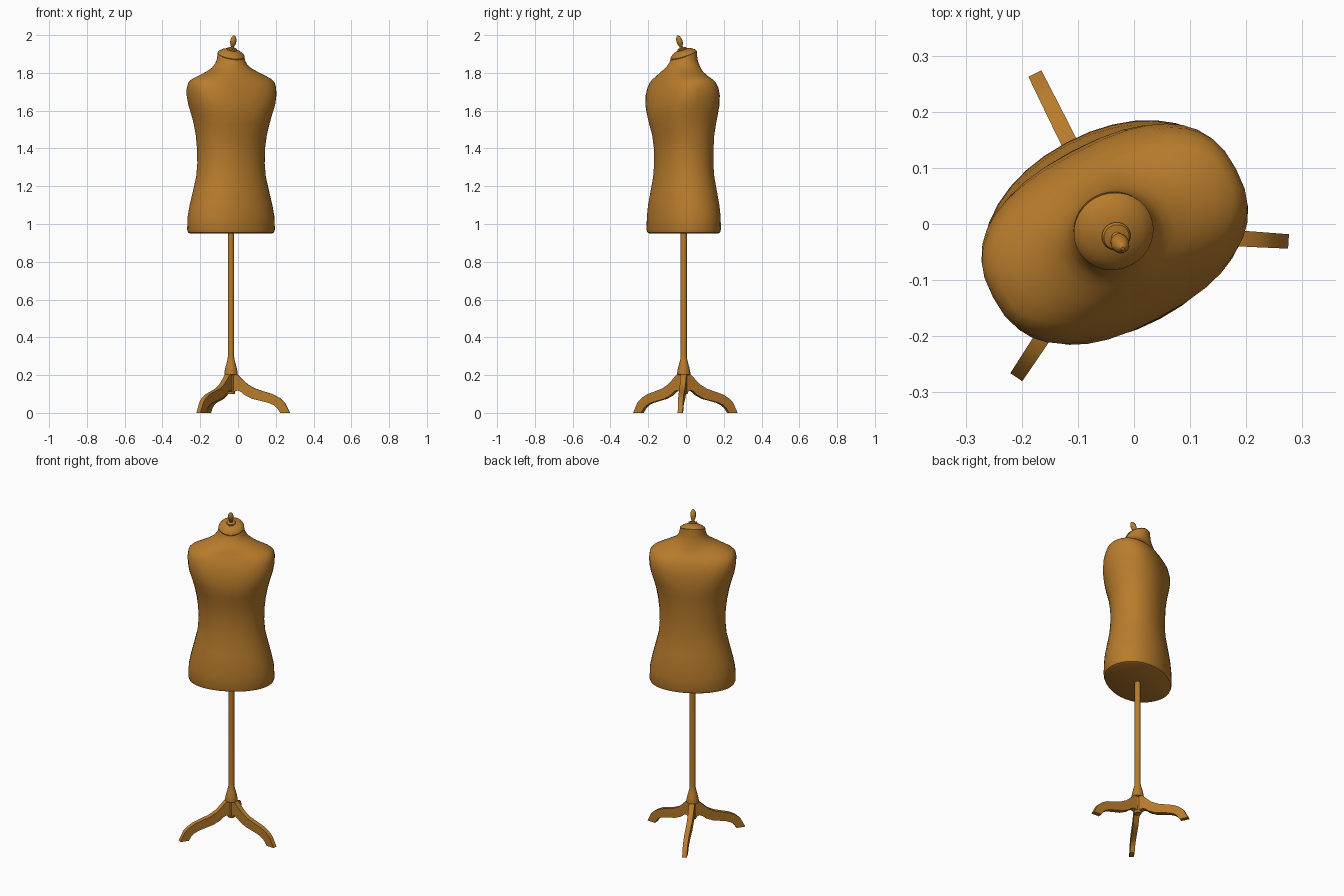
import bpy, bmesh, math
from math import cos, sin, pi, radians

CX, CY = -0.037, -0.012       # stand axis
TURN = radians(28)            # torso turned about z
TILT = radians(19)            # neck cap leans forward

wood = bpy.data.materials.new("amber")
wood.diffuse_color = (0.48, 0.20, 0.025, 1)


def finish(name, bm, loc=(0, 0, 0), rot=(0, 0, 0), angle=40):
    bmesh.ops.recalc_face_normals(bm, faces=bm.faces)
    me = bpy.data.meshes.new(name)
    bm.to_mesh(me)
    bm.free()
    me.materials.append(wood)
    ob = bpy.data.objects.new(name, me)
    bpy.context.collection.objects.link(ob)
    ob.location, ob.rotation_euler = loc, rot
    bpy.ops.object.select_all(action='DESELECT')
    ob.select_set(True)
    bpy.context.view_layer.objects.active = ob
    bpy.ops.object.shade_smooth_by_angle(angle=radians(angle))
    return ob


def loft(bm, rings):
    loops = [[bm.verts.new(p) for p in r] for r in rings]
    n = len(loops[0])
    for A, B in zip(loops, loops[1:]):
        for i in range(n):
            j = (i + 1) % n
            bm.faces.new((A[i], A[j], B[j], B[i]))
    bm.faces.new(loops[0])
    bm.faces.new(loops[-1])


def ring(z, a, b, off=0, n=2, tilt=0, seg=36):
    pts = []
    for i in range(seg):
        c, s = cos(2 * pi * i / seg), sin(2 * pi * i / seg)
        u = a * math.copysign(abs(c) ** (2 / n), c)
        v = b * math.copysign(abs(s) ** (2 / n), s) + off
        pts.append((u, v, z + v * math.tan(tilt)))
    return pts


def turned(name, profile, loc, rot=(0, 0, 0), seg=20):
    bm = bmesh.new()
    loft(bm, [ring(z, r, r, seg=seg) for r, z in profile])
    return finish(name, bm, loc, rot)


# Torso: height, half width, half depth, depth shift, squareness, tilt
body = [
    (0.950, 0.228, 0.164, 0, 2.1, 0), (0.955, 0.238, 0.174, 0, 2.1, 0),
    (0.970, 0.243, 0.178, 0, 2.1, 0), (1.04, 0.240, 0.177, 0, 2.1, 0),
    (1.10, 0.228, 0.173, 0, 2.1, 0), (1.18, 0.208, 0.161, 0, 2.1, 0),
    (1.25, 0.191, 0.150, 0, 2.1, 0), (1.32, 0.185, 0.145, 0, 2.1, 0),
    (1.40, 0.187, 0.146, 0, 2.1, 0), (1.47, 0.195, 0.152, -0.003, 2.1, 0),
    (1.53, 0.206, 0.162, -0.007, 2.2, 0), (1.58, 0.219, 0.168, -0.008, 2.3, 0),
    (1.63, 0.234, 0.167, -0.008, 2.5, 0), (1.68, 0.243, 0.160, -0.006, 2.6, 0),
    (1.72, 0.245, 0.148, -0.005, 2.6, 0), (1.75, 0.240, 0.133, -0.006, 2.5, 0),
    (1.768, 0.224, 0.121, -0.008, 2.3, 0), (1.785, 0.190, 0.111, -0.010, 2.1, 0),
    (1.805, 0.147, 0.101, -0.010, 2, 0), (1.825, 0.110, 0.091, -0.008, 2, 0.05),
    (1.845, 0.088, 0.082, -0.006, 2, 0.12), (1.865, 0.077, 0.074, -0.003, 2, 0.2),
    (1.893, 0.071, 0.069, 0, 2, TILT),
]
bm = bmesh.new()
loft(bm, [ring(*r) for r in body])
finish("torso", bm, (CX, CY, 0), (0, 0, TURN))

# Tilted neck cap with domed top, and its finial
top = (CX, CY, 1.893)
lean = (TILT, 0, TURN)
turned("neck_cap", [(0.070, -0.004), (0.072, 0.004), (0.068, 0.011), (0.052, 0.022),
                    (0.030, 0.030), (0.010, 0.033)], top, lean, 32)
turned("finial", [(0.024, 0.026), (0.026, 0.034), (0.023, 0.039), (0.010, 0.042),
                  (0.008, 0.048), (0.011, 0.055), (0.0155, 0.068), (0.0165, 0.080),
                  (0.014, 0.094), (0.009, 0.105), (0.003, 0.111)], top, lean)

# Pole with flared collar and lower hub
turned("pole", [(0.020, 0.10), (0.022, 0.105), (0.022, 0.20), (0.035, 0.203),
                (0.035, 0.213), (0.031, 0.235), (0.024, 0.262), (0.018, 0.285),
                (0.0165, 0.30), (0.0165, 0.96)], (CX, CY, 0))

# Three curved legs: matching upper and lower edge points
upper = [(0.012, 0.205), (0.035, 0.203), (0.060, 0.178), (0.090, 0.150), (0.130, 0.128),
         (0.180, 0.112), (0.225, 0.098), (0.260, 0.078), (0.285, 0.055), (0.313, 0.0)]
lower = [(0.012, 0.110), (0.035, 0.120), (0.052, 0.112), (0.075, 0.093), (0.115, 0.074),
         (0.165, 0.062), (0.200, 0.053), (0.227, 0.041), (0.245, 0.026), (0.262, 0.0)]
for k in range(3):
    bm = bmesh.new()
    sections = []
    for i, ((ru, zu), (rl, zl)) in enumerate(zip(upper, lower)):
        w = 0.0165 - 0.0004 * i
        sections.append([(ru, -w, zu), (ru, w, zu), (rl, w, zl), (rl, -w, zl)])
    loft(bm, sections)
    finish(f"leg_{k + 1}", bm, (CX, CY, 0), (0, 0, radians(-3.5 + 120 * k)))
